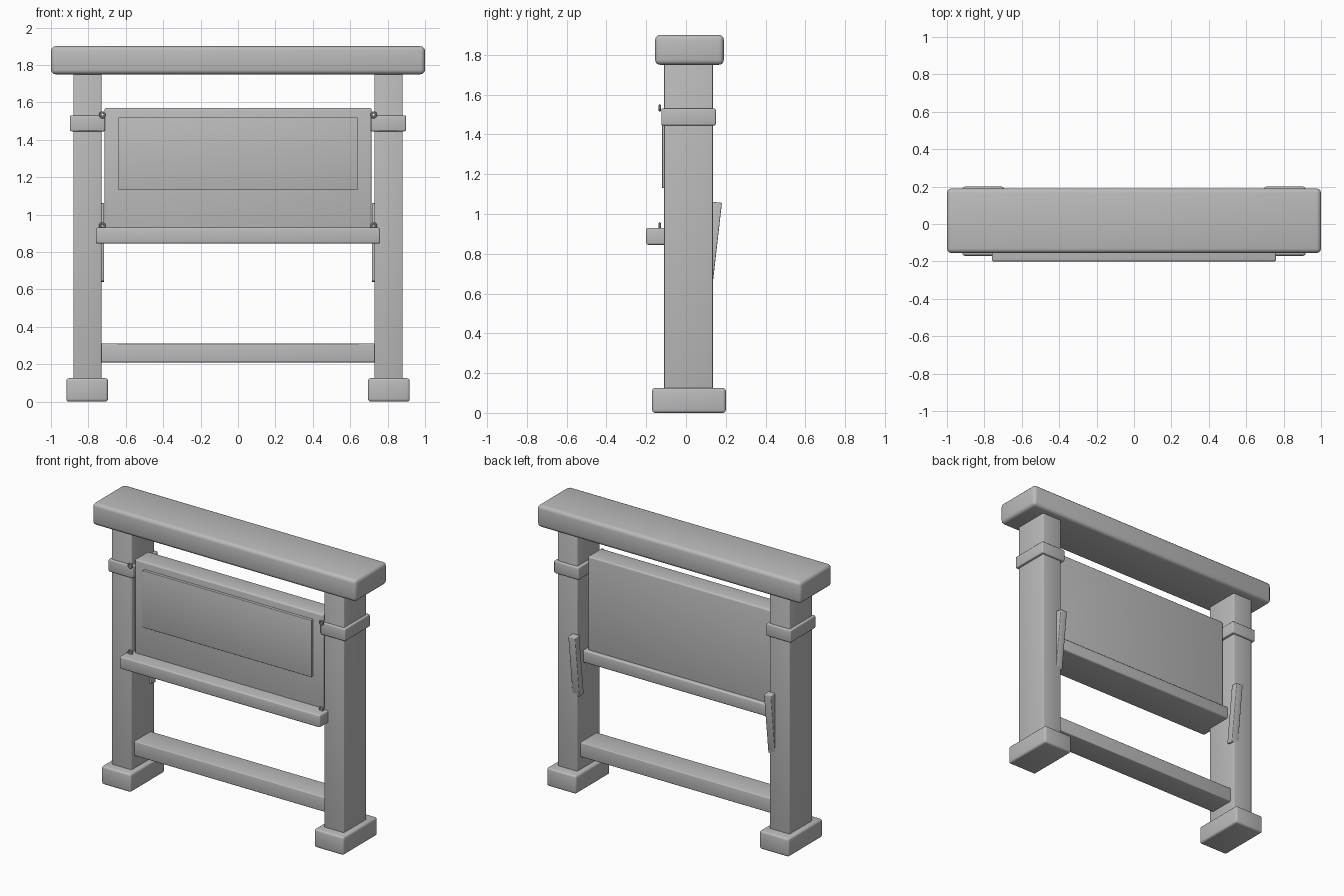
import bpy, bmesh
from math import radians
from mathutils import Matrix

cube = bpy.data.objects.get("Cube")
if cube:
    bpy.data.objects.remove(cube, do_unlink=True)

grey = bpy.data.materials.new("plain grey")
grey.use_nodes = True
colour = (0.5, 0.5, 0.5, 1)
grey.diffuse_color = colour
grey.node_tree.nodes["Principled BSDF"].inputs["Base Color"].default_value = colour


def finish(obj):
    """Give the part its colour and smooth its rounded edges."""
    obj.data.materials.clear()
    obj.data.materials.append(grey)
    bpy.ops.object.select_all(action="DESELECT")
    obj.select_set(True)
    bpy.context.view_layer.objects.active = obj
    bpy.ops.object.shade_smooth_by_angle(angle=radians(35))


def block(name, x, y, z, bevel=0.008, tilt=0):
    """Rounded box from (min, max) ranges, tilted about x at its centre."""
    size = [b - a for a, b in (x, y, z)]
    centre = [(a + b) / 2 for a, b in (x, y, z)]
    bm = bmesh.new()
    bmesh.ops.create_cube(bm, size=1, matrix=Matrix.Diagonal((*size, 1)))
    bmesh.ops.bevel(bm, geom=bm.edges[:], offset=bevel, segments=3,
                    profile=0.5, affect="EDGES")
    mesh = bpy.data.meshes.new(name)
    bm.to_mesh(mesh)
    bm.free()
    obj = bpy.data.objects.new(name, mesh)
    bpy.context.collection.objects.link(obj)
    obj.location = centre
    obj.rotation_euler.x = tilt
    finish(obj)
    return obj


def ring(name, x, y, z):
    """Small hanging ring facing the front."""
    bpy.ops.mesh.primitive_torus_add(
        major_radius=0.013, minor_radius=0.006, major_segments=20,
        minor_segments=8, location=(x, y, z), rotation=(radians(90), 0, 0))
    obj = bpy.context.object
    obj.name = name
    finish(obj)


# Beams that run across the frame
block("top_beam", (-1, 1), (-0.155, 0.19), (1.75, 1.9), 0.024)
block("lower_rail", (-0.74, 0.74), (-0.08, 0.1), (0.21, 0.31), 0.006)

# Hanging board, its raised face and the ledge below it
block("back_panel", (-0.715, 0.715), (-0.1, 0.045), (0.88, 1.57), 0.012)
block("raised_face", (-0.64, 0.64), (-0.12, -0.09), (1.13, 1.52), 0.003)
block("ledge", (-0.76, 0.76), (-0.2, 0.07), (0.845, 0.93), 0.01)

# Posts with their feet, collars, rear struts and rings
for side, s in (("left", 1), ("right", -1)):
    def span(a, b):
        return tuple(sorted((s * a, s * b)))
    block(side + "_post", span(0.73, 0.88), (-0.11, 0.135), (0.1, 1.77), 0.006)
    block(side + "_foot", span(0.695, 0.918), (-0.17, 0.2), (0, 0.125), 0.014)
    block(side + "_collar", span(0.71, 0.898), (-0.124, 0.15), (1.445, 1.53), 0.008)
    block(side + "_strut", span(0.716, 0.768), (0.107, 0.157), (0.64, 1.06),
          0.005, radians(-6.5))
    ring(side + "_upper_ring", s * 0.725, -0.132, 1.533)
    ring(side + "_lower_ring", s * 0.725, -0.132, 0.94)
